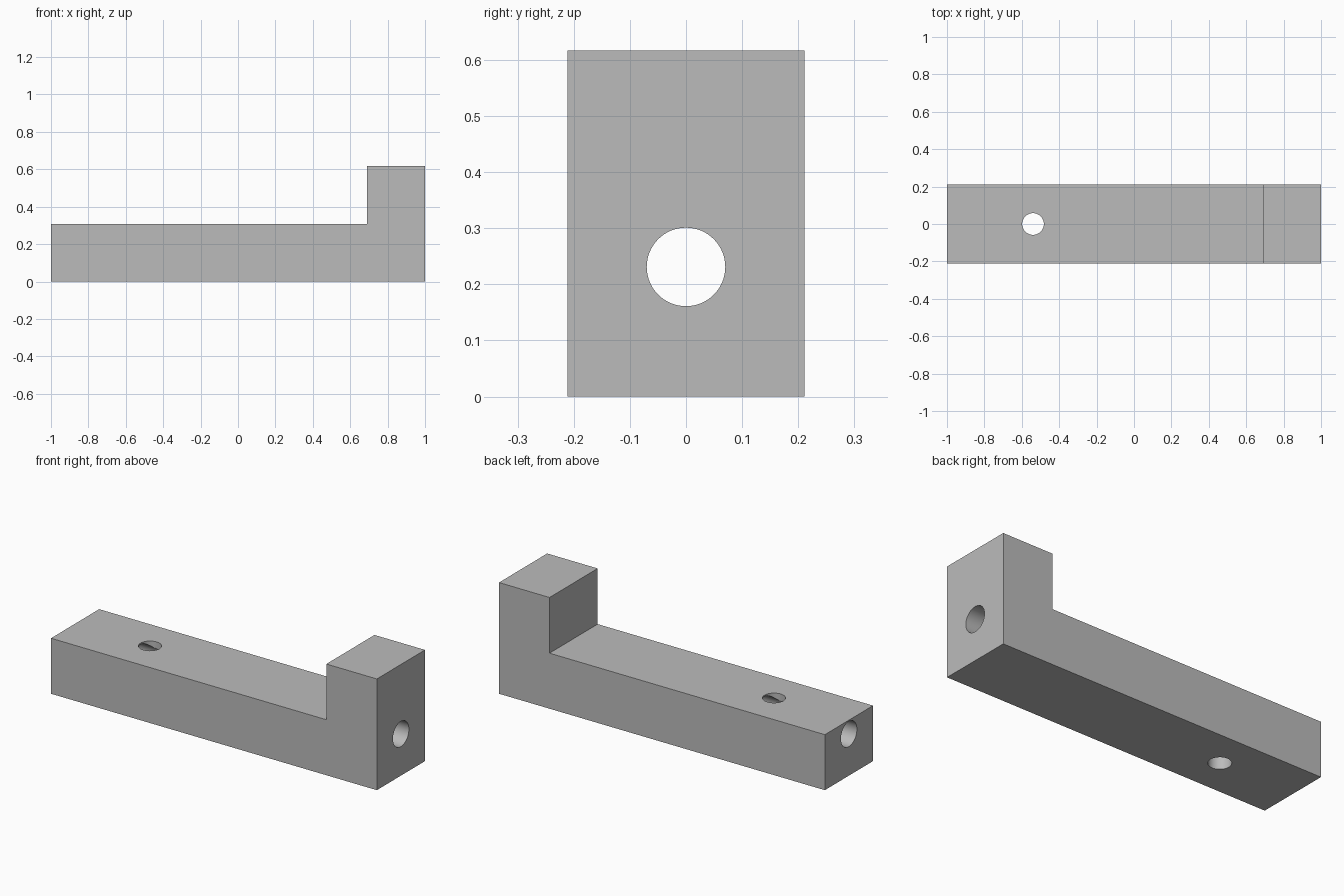
import bpy, bmesh
from math import radians, pi
from mathutils import Matrix

if "Cube" in bpy.data.objects:
    bpy.data.objects.remove(bpy.data.objects["Cube"], do_unlink=True)

HALF_WIDTH = 0.211
ARM_TOP, HEAD_TOP, STEP_X = 0.308, 0.617, 0.69

# Plain grey metal
grey = bpy.data.materials.new("grey_metal")
grey.use_nodes = True
color = (0.5, 0.5, 0.5, 1)
grey.diffuse_color = color
grey.node_tree.nodes["Principled BSDF"].inputs["Base Color"].default_value = color


def add_object(name, bm):
    bmesh.ops.recalc_face_normals(bm, faces=bm.faces)
    mesh = bpy.data.meshes.new(name)
    bm.to_mesh(mesh)
    bm.free()
    mesh.materials.append(grey)
    obj = bpy.data.objects.new(name, mesh)
    bpy.context.collection.objects.link(obj)
    return obj


def add_cutter(name, radius, matrix):
    bm = bmesh.new()
    bmesh.ops.create_cone(bm, cap_ends=True, segments=64, radius1=radius,
                          radius2=radius, depth=3, matrix=matrix)
    obj = add_object(name, bm)
    obj.hide_render = True
    return obj


# L-shaped bar, extruded from its side profile
profile = [(-1, 0), (1, 0), (1, HEAD_TOP), (STEP_X, HEAD_TOP),
           (STEP_X, ARM_TOP), (-1, ARM_TOP)]
bm = bmesh.new()
side = bm.faces.new([bm.verts.new((x, -HALF_WIDTH, z)) for x, z in profile])
extruded = bmesh.ops.extrude_face_region(bm, geom=[side], use_keep_orig=True)
new_verts = [v for v in extruded["geom"] if isinstance(v, bmesh.types.BMVert)]
bmesh.ops.translate(bm, verts=new_verts, vec=(0, 2 * HALF_WIDTH, 0))
bar = add_object("stepped_bar", bm)

# Lengthwise bore and vertical cross hole
cutters = [
    add_cutter("long_bore_cutter", 0.07,
               Matrix.Translation((0, 0, 0.231)) @ Matrix.Rotation(pi / 2, 4, "Y")),
    add_cutter("cross_hole_cutter", 0.058, Matrix.Translation((-0.54, 0, 0))),
]
bpy.ops.object.select_all(action="DESELECT")
bpy.context.view_layer.objects.active = bar
bar.select_set(True)
for cutter in cutters:
    cut = bar.modifiers.new(cutter.name, "BOOLEAN")
    cut.operation = "DIFFERENCE"
    cut.solver = "EXACT"
    cut.object = cutter
    bpy.ops.object.modifier_apply(modifier=cut.name)
for cutter in cutters:
    bpy.data.objects.remove(cutter, do_unlink=True)

# Smooth hole walls, crisp edges
bpy.ops.object.shade_smooth_by_angle(angle=radians(30))
